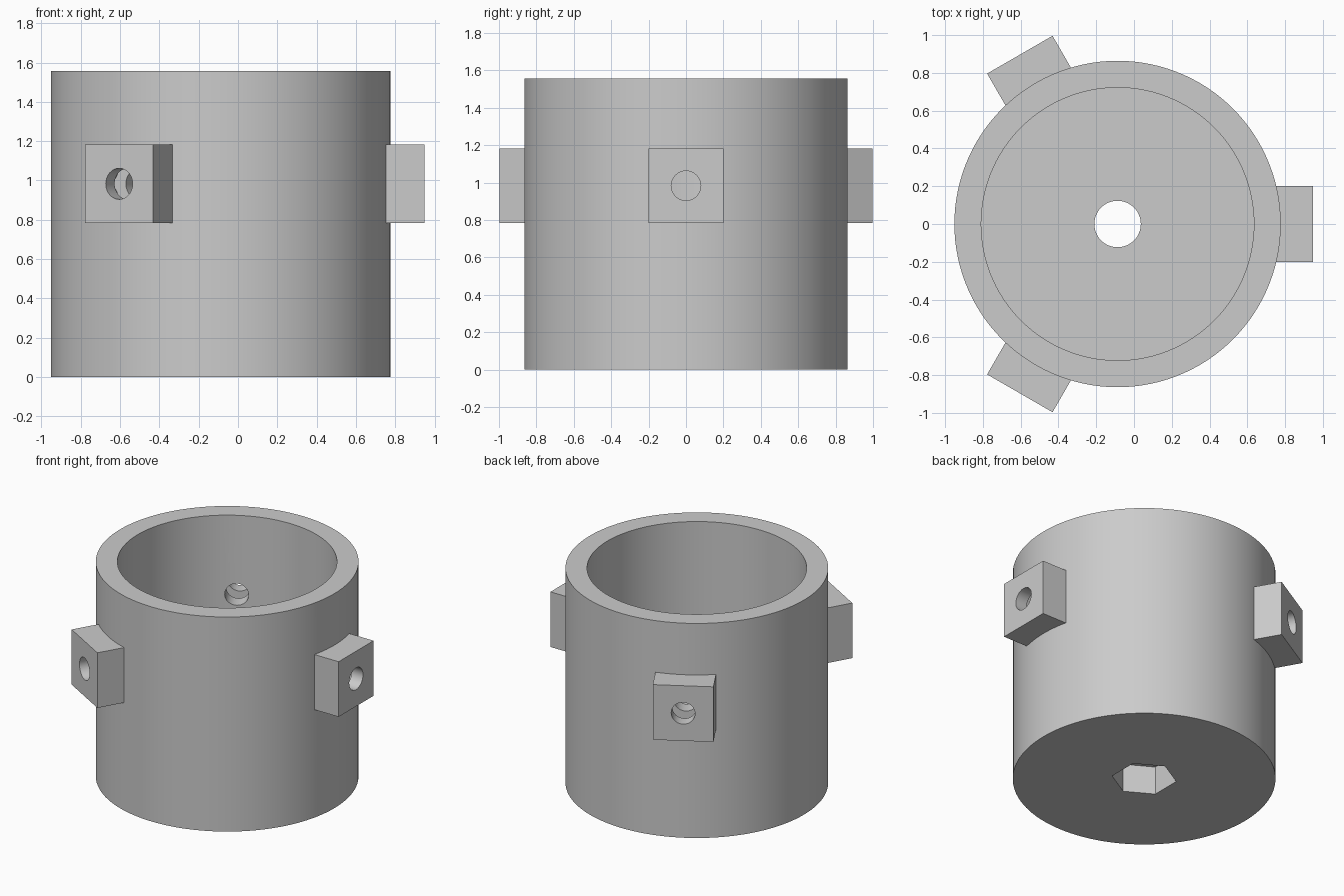
import bpy, bmesh, math
from mathutils import Matrix

default = bpy.data.objects.get("Cube")
if default:
    bpy.data.objects.remove(default, do_unlink=True)

AXIS_X = -0.087        # cup axis
HEIGHT = 1.557
OUTER, INNER = 0.864, 0.722
FLOOR = 0.4            # top of the cup floor
LUG_Z = 0.983          # lug centre height
LUG_REACH = 1.035      # lug face distance from the axis

grey = bpy.data.materials.new("plain grey")
grey.use_nodes = True
grey.diffuse_color = (0.6, 0.6, 0.6, 1)
grey.node_tree.nodes["Principled BSDF"].inputs["Base Color"].default_value = (0.6, 0.6, 0.6, 1)

ORIGIN = Matrix.Translation((AXIS_X, 0, 0))


def make_object(name, bm):
    bmesh.ops.recalc_face_normals(bm, faces=bm.faces)
    mesh = bpy.data.meshes.new(name)
    bm.to_mesh(mesh)
    bm.free()
    mesh.materials.append(grey)
    obj = bpy.data.objects.new(name, mesh)
    bpy.context.scene.collection.objects.link(obj)
    return obj


def prism(name, sides, radius, start, end, frame=ORIGIN):
    """Prism along the frame's z axis, from start to end."""
    bm = bmesh.new()
    place = frame @ Matrix.Translation((0, 0, (start + end) / 2))
    # one corner points along the frame's x axis
    place = place @ Matrix.Rotation(math.pi / 2, 4, 'Z')
    bmesh.ops.create_cone(bm, cap_ends=True, segments=sides, radius1=radius,
                          radius2=radius, depth=end - start, matrix=place)
    return make_object(name, bm)


def box(name, size, matrix):
    bm = bmesh.new()
    bmesh.ops.create_cube(bm, size=1, matrix=matrix @ Matrix.Diagonal((*size, 1)))
    return make_object(name, bm)


def combine(target, tool, operation):
    """Apply one boolean and discard the tool."""
    mod = target.modifiers.new(operation.lower(), 'BOOLEAN')
    mod.operation = operation
    mod.solver = 'EXACT'
    mod.object = tool
    tool.hide_render = True
    graph = bpy.context.evaluated_depsgraph_get()
    mesh = bpy.data.meshes.new_from_object(target.evaluated_get(graph))
    target.modifiers.clear()
    target.data = mesh
    bpy.data.objects.remove(tool, do_unlink=True)


# Cup wall and floor
cup = prism("cup_with_lugs", 120, OUTER, 0, HEIGHT)
turns = [Matrix.Rotation(math.radians(a), 4, 'Z') for a in (0, 120, 240)]

# Three square lugs, joined to the wall
for turn in turns:
    place = ORIGIN @ turn @ Matrix.Translation(((LUG_REACH + 0.78) / 2, 0, LUG_Z))
    combine(cup, box("lug", (LUG_REACH - 0.78, 0.4, 0.4), place), 'UNION')

# Hollow, centre hole and hexagonal recess under the floor
combine(cup, prism("hollow", 120, INNER, FLOOR, HEIGHT + 0.1), 'DIFFERENCE')
combine(cup, prism("centre_hole", 48, 0.123, -0.1, FLOOR + 0.1), 'DIFFERENCE')
hex_frame = ORIGIN @ Matrix.Rotation(math.radians(30), 4, 'Z') @ Matrix.Rotation(math.radians(30), 4, 'Z')
# The corner of the recess lies on the x axis
hex_frame = ORIGIN @ Matrix.Rotation(-math.pi / 2, 4, 'Z')
combine(cup, prism("hex_recess", 6, 0.214, -0.1, 0.205, hex_frame), 'DIFFERENCE')

# Screw holes through the lugs, each with an enclosed hexagonal nut pocket
for turn in turns:
    radial = ORIGIN @ turn @ Matrix.Translation((0, 0, LUG_Z)) @ Matrix.Rotation(math.pi / 2, 4, 'Y')
    combine(cup, prism("screw_hole", 32, 0.079, 0.5, LUG_REACH + 0.1, radial), 'DIFFERENCE')
    pocket = radial @ Matrix.Rotation(math.pi / 2, 4, 'Z')
    combine(cup, prism("nut_pocket", 6, 0.155, 0.83, 0.945, pocket), 'DIFFERENCE')

# Smooth round walls with sharp rims
bpy.ops.object.select_all(action='DESELECT')
cup.select_set(True)
bpy.context.view_layer.objects.active = cup
bpy.ops.object.shade_smooth_by_angle(angle=math.radians(30))
